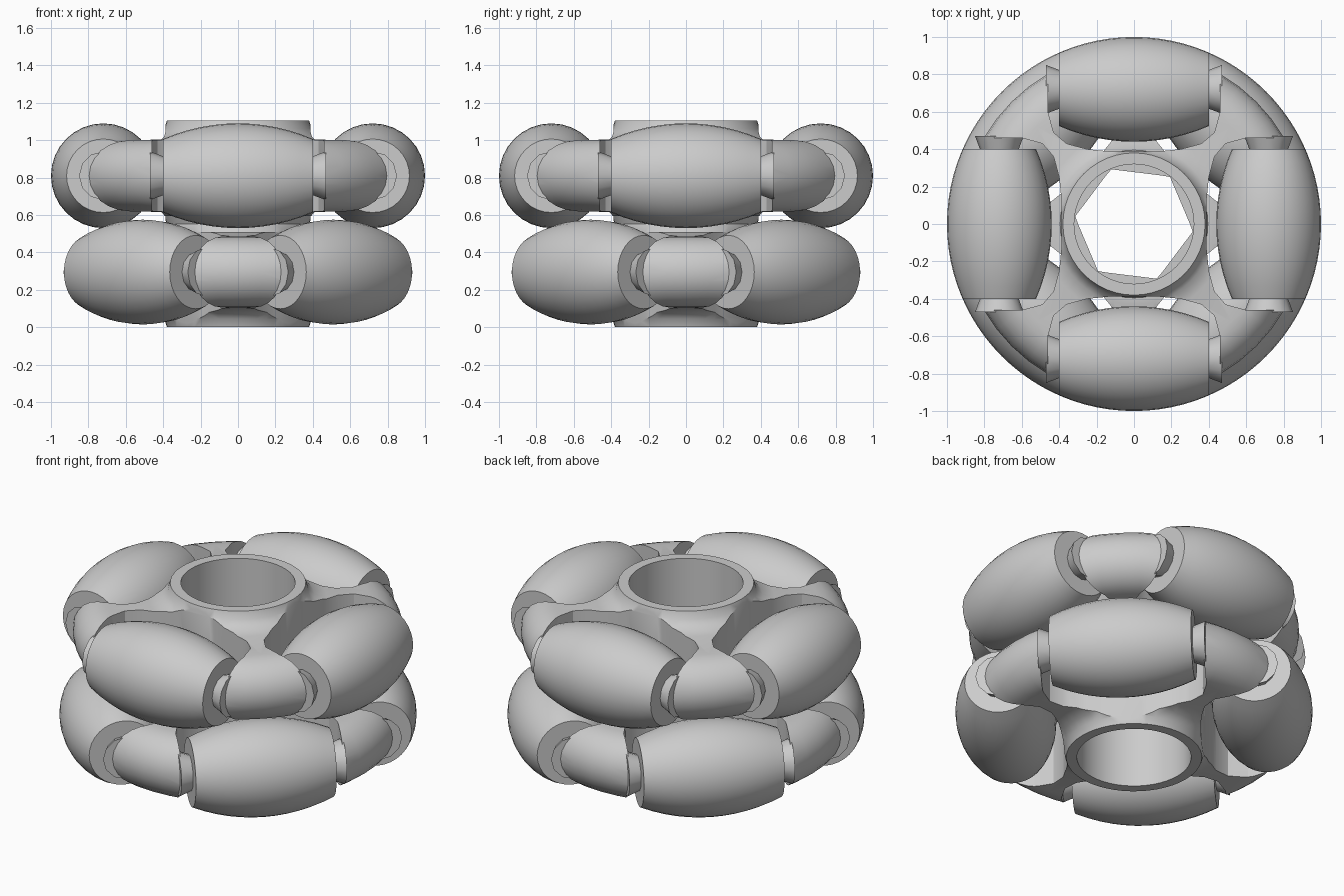
import bpy, bmesh, math
from mathutils import Matrix, Vector

if "Cube" in bpy.data.objects:
    bpy.data.objects.remove(bpy.data.objects["Cube"], do_unlink=True)

GREY = (0.6, 0.6, 0.6, 1)
mat = bpy.data.materials.new("plain_grey")
mat.use_nodes = True
mat.diffuse_color = GREY
mat.node_tree.nodes["Principled BSDF"].inputs["Base Color"].default_value = GREY


def finish(bm, name):
    bmesh.ops.remove_doubles(bm, verts=bm.verts, dist=1e-5)
    bmesh.ops.recalc_face_normals(bm, faces=bm.faces)
    mesh = bpy.data.meshes.new(name)
    bm.to_mesh(mesh)
    bm.free()
    mesh.materials.append(mat)
    obj = bpy.data.objects.new(name, mesh)
    bpy.context.collection.objects.link(obj)
    return obj


def activate(obj):
    bpy.ops.object.select_all(action='DESELECT')
    obj.select_set(True)
    bpy.context.view_layer.objects.active = obj


def smooth(obj):
    activate(obj)
    bpy.ops.object.shade_smooth_by_angle(angle=math.radians(32))


def lathe(name, profile, steps, closed=False):
    """Revolve (radius, height) points around z."""
    bm = bmesh.new()
    vs = [bm.verts.new((r, 0, z)) for r, z in profile]
    es = [bm.edges.new(p) for p in zip(vs, vs[1:] + vs[:1] if closed else vs[1:])]
    bmesh.ops.spin(bm, geom=vs + es, cent=(0, 0, 0), axis=(0, 0, 1),
                   angle=math.tau, steps=steps, use_merge=True)
    return finish(bm, name)


def prism(name, outline, low, high):
    bm = bmesh.new()
    face = bm.faces.new([bm.verts.new((x, y, low)) for x, y in outline])
    top = bmesh.ops.extrude_face_region(bm, geom=[face])["geom"]
    bmesh.ops.translate(bm, vec=(0, 0, high - low),
                        verts=[g for g in top if isinstance(g, bmesh.types.BMVert)])
    return finish(bm, name)


AXLE_R, YOKE, HALF = 0.72, 0.46, 0.4

# Upper half of the frame section, mirrored below: hub collar, fillet, rounded rim
section = [(0.32, 0.295), (0.38, 0.295), (0.395, 0.25), (0.43, 0.215), (0.5, 0.195)]
section += [(0.735 + 0.19 * math.sin(a), 0.19 * math.cos(a))
            for a in (math.radians(15 * i) for i in range(7))]
lower = [(r, -z if z < 0.25 else -z + 0.035) for r, z in reversed(section[:-1])]

# Roller pocket outline with a curved inner wall
side = [(0.12, 0.387), (0.25, 0.4), (0.36, 0.43), (0.43, 0.49), (YOKE, 0.6), (YOKE, 1.2)]
pocket = [(-x, y) for x, y in reversed(side)] + side

# Barrel profile whose crown follows the wheel's rim
barrel = [(0, -HALF)]
for i in range(13):
    t = -HALF + 2 * HALF * i / 12
    barrel.append((math.sqrt(1 - t * t) - AXLE_R, t))
barrel.append((0, HALF))


def place(obj, turn, z):
    """Turn a z-axis part to lie tangentially and swing it to its station."""
    obj.matrix_world = (Matrix.Translation((0, 0, z)) @ Matrix.Rotation(turn, 4, 'Z')
                        @ Matrix.Translation((0, AXLE_R, 0)) @ Matrix.Rotation(math.pi / 2, 4, 'Y'))


for layer, z, offset, flip in (("lower", 0.295, math.pi / 4, -1), ("upper", 0.81, 0, 1)):
    # Frame with four arms
    frame = lathe(layer + "_frame", [(r, h * flip) for r, h in section + lower], 48, True)
    for k in range(4):
        turn = offset + k * math.pi / 2
        cutter = prism("pocket_cutter", pocket, -0.5, 0.5)
        cutter.hide_render = True
        cutter.matrix_world = Matrix.Rotation(turn, 4, 'Z')
        bpy.context.view_layer.update()
        mod = frame.modifiers.new("pocket", 'BOOLEAN')
        mod.object, mod.operation, mod.solver = cutter, 'DIFFERENCE', 'EXACT'
        activate(frame)
        bpy.ops.object.modifier_apply(modifier=mod.name)
        bpy.data.objects.remove(cutter, do_unlink=True)

        # Roller
        roller = lathe(f"{layer}_roller_{k + 1}", barrel, 32)
        place(roller, turn, z)
        smooth(roller)

        # Tapered bosses that hold the roller between the arms
        for s, end in ((-1, "a"), (1, "b")):
            boss = lathe(f"{layer}_boss_{k + 1}{end}",
                         [(0, s * 0.39), (0.1, s * 0.39), (0.13, s * 0.47), (0, s * 0.47)], 12)
            place(boss, turn, z)
            smooth(boss)
    frame.location.z = z
    smooth(frame)

# Thin shelf in the bore with a six-sided opening
shelf = lathe("bore_shelf", [(0.335, 0.54), (0.335, 0.57), (0.318, 0.57), (0.318, 0.54)], 48, True)
bm = bmesh.new()
bm.from_mesh(shelf.data)
for v in bm.verts:
    if v.co.xy.length < 0.325:
        a = (math.atan2(v.co.y, v.co.x) + math.radians(7)) % (math.pi / 3) - math.pi / 6
        r = 0.318 * math.cos(math.pi / 6) / math.cos(a)
        v.co.xy = v.co.xy.normalized() * r
bm.to_mesh(shelf.data)
bm.free()
smooth(shelf)
